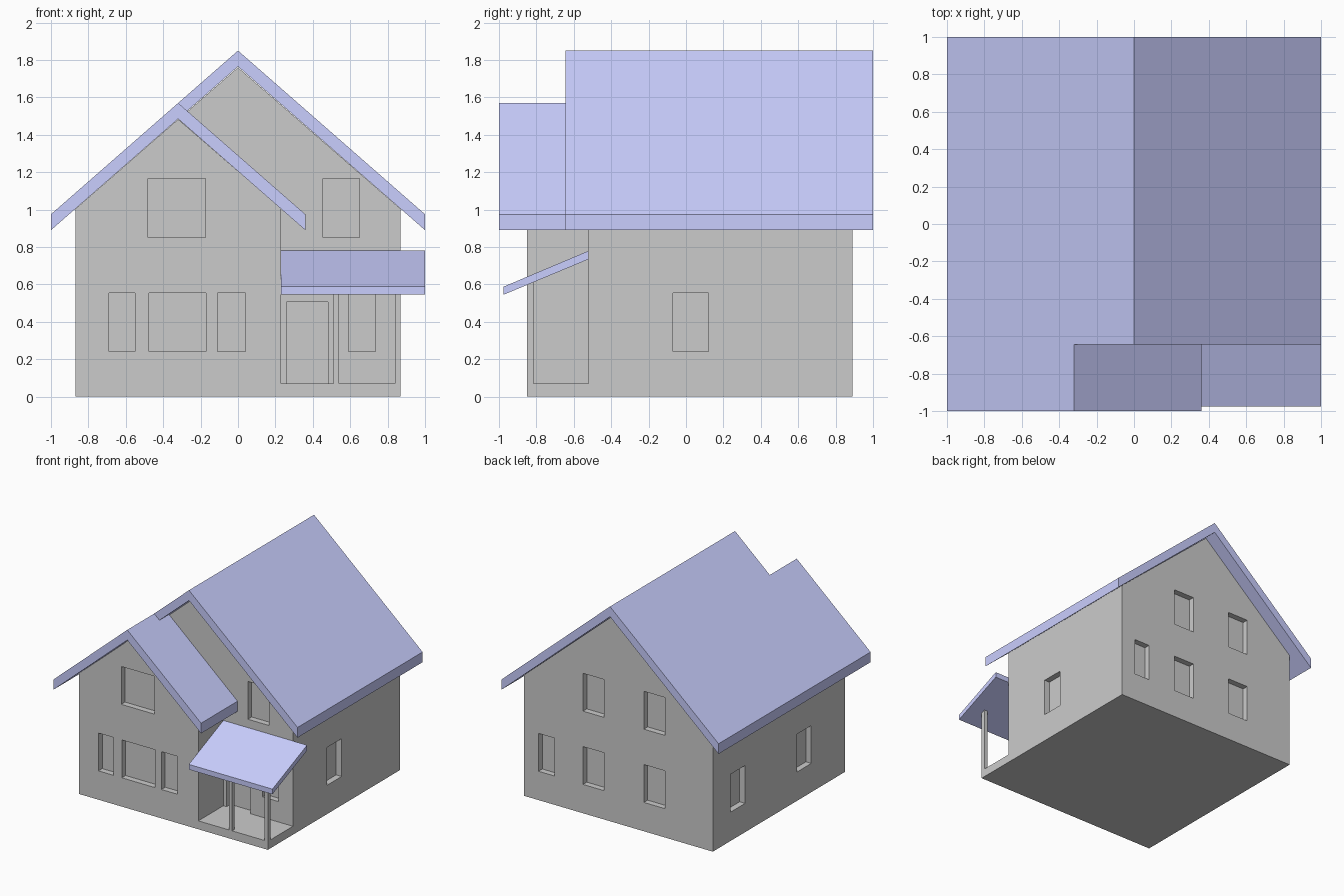
import bpy, bmesh
from mathutils import Vector

if "Cube" in bpy.data.objects:
    bpy.data.objects.remove(bpy.data.objects["Cube"])

blue = bpy.data.materials.new("roof_blue")
blue.diffuse_color = (0.59, 0.62, 1.0, 1)
blue.use_nodes = True
blue.node_tree.nodes["Principled BSDF"].inputs["Base Color"].default_value = blue.diffuse_color


def finish(name, bm, mat=None):
    bmesh.ops.recalc_face_normals(bm, faces=bm.faces)
    me = bpy.data.meshes.new(name)
    bm.to_mesh(me)
    bm.free()
    ob = bpy.data.objects.new(name, me)
    bpy.context.collection.objects.link(ob)
    if mat:
        me.materials.append(mat)
    return ob


def prism(name, profile, a, b, axis="y", mat=None):
    """Extrude a profile (x,z) along y, or (y,z) along x."""
    bm = bmesh.new()
    if axis == "y":
        pts, step = [(u, a, v) for u, v in profile], Vector((0, b - a, 0))
    else:
        pts, step = [(a, u, v) for u, v in profile], Vector((b - a, 0, 0))
    f = bm.faces.new([bm.verts.new(p) for p in pts])
    ext = bmesh.ops.extrude_face_region(bm, geom=[f])["geom"]
    bmesh.ops.translate(bm, vec=step, verts=[g for g in ext if isinstance(g, bmesh.types.BMVert)])
    return finish(name, bm, mat)


def add_box(bm, lo, hi):
    lo, hi = Vector(lo), Vector(hi)
    vs = bmesh.ops.create_cube(bm, size=1)["verts"]
    for v in vs:
        v.co = Vector((v.co[i] * (hi[i] - lo[i]) + (lo[i] + hi[i]) / 2 for i in range(3)))


def box(name, lo, hi):
    bm = bmesh.new()
    add_box(bm, lo, hi)
    return finish(name, bm)


# Walls: main house and the front gabled wing
main = prism("main_walls", [(-.87, 0), (.87, 0), (.87, 1.003), (0, 1.76), (-.87, 1.003)], -.52, .89)
wing = prism("wing_walls", [(-.87, 0), (.23, 0), (.23, 1.005), (-.32, 1.483), (-.87, 1.003)], -.85, -.52)

# Window and door recesses
D = .05
low, high = (.24, .555), (.85, 1.165)


def cut(ob, axis, plane, openings):
    bm = bmesh.new()
    for (a, b), (z0, z1) in openings:
        if axis == "y":
            add_box(bm, (a, plane - D, z0), (b, plane + D, z1))
        else:
            add_box(bm, (plane - D, a, z0), (plane + D, b, z1))
    cutter = finish("recess_cutter", bm)
    cutter.hide_render = True
    cutter.hide_set(True)
    mod = ob.modifiers.new("recesses", "BOOLEAN")
    mod.operation, mod.solver, mod.object = "DIFFERENCE", "EXACT", cutter


cut(wing, "y", -.85, [((-.69, -.55), low), ((-.475, -.17), low), ((-.11, .04), low), ((-.48, -.175), high)])
cut(main, "y", -.52, [((.26, .48), (.07, .505)), ((.59, .735), low), ((.455, .65), high)])
cut(main, "y", .89, [((.59, .735), low)] + [(s, z) for s in ((.13, .325), (-.43, -.235)) for z in (low, high)])
cut(main, "x", .87, [((-.07, .12), low)])
cut(main, "x", -.87, [((.465, .655), low), ((-.405, -.215), low)])

# Roofs: main ridge roof, and the two slopes over the wing
prism("main_roof", [(-1, .89), (0, 1.765), (1, .89), (1, .975), (0, 1.85), (-1, .975)], -.645, 1, mat=blue)
slope = [(-1, .89), (-.32, 1.485), (-.32, 1.57), (-1, .975)]
prism("wing_roof_left", slope, -1, -.645, mat=blue)
prism("wing_roof_right", [(-.64 - x, z) for x, z in slope], -1, -.52, mat=blue)

# Porch: floor, two posts and sloped canopy
box("porch_floor", (.23, -.85, 0), (.87, -.52, .07))
for i, x in enumerate((.51, .84)):
    box(f"porch_post_{i + 1}", (x, -.85, .07), (x + .03, -.815, .612))
prism("porch_roof", [(-.975, .545), (-.52, .735), (-.52, .78), (-.975, .588)], .23, 1, "x", blue)
